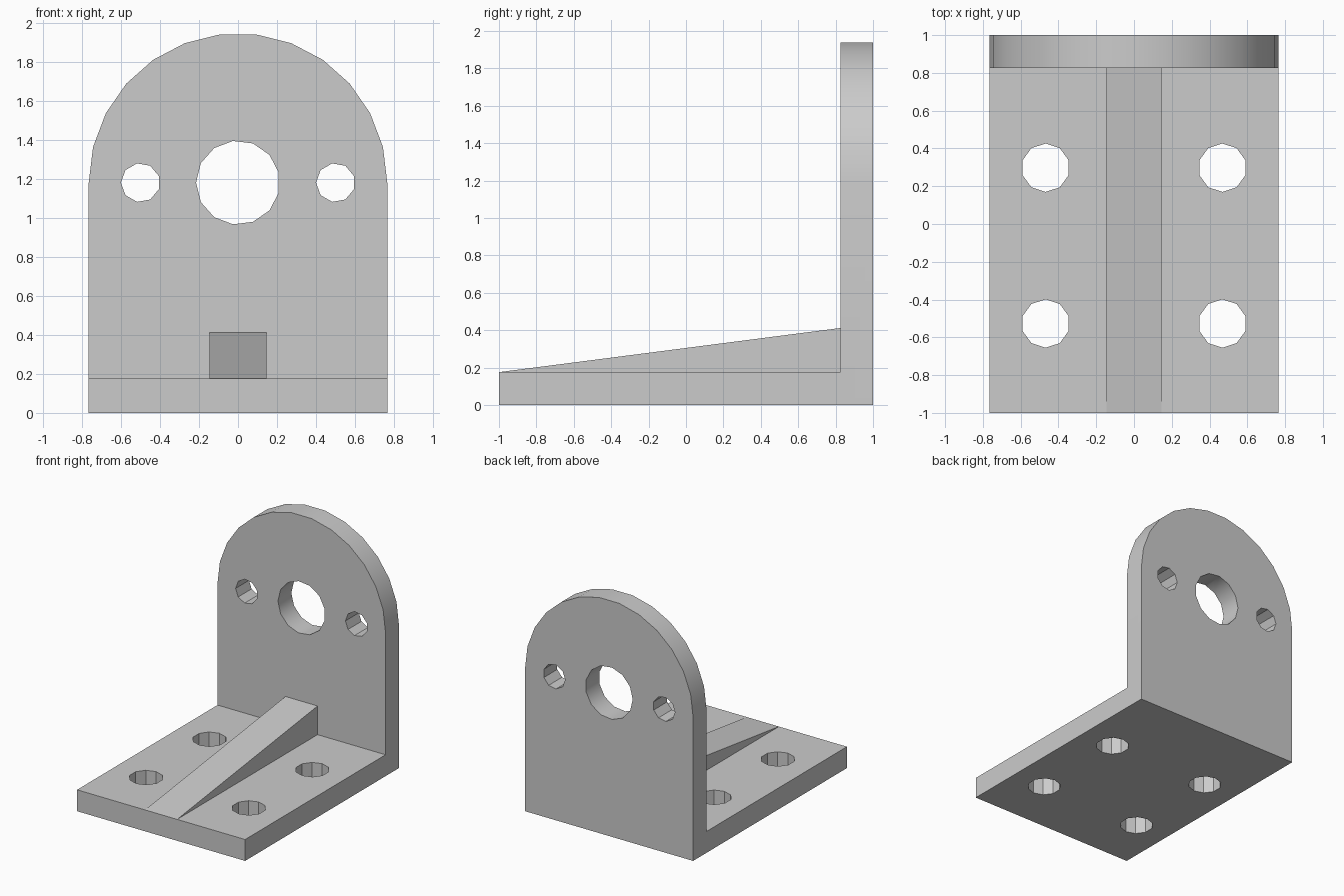
import bpy
import bmesh
from math import cos, sin, pi, radians
from mathutils import Vector

cube = bpy.data.objects.get("Cube")
if cube:
    bpy.data.objects.remove(cube, do_unlink=True)

HALF_W, BASE_T, WALL_Y, AXIS_Z = 0.765, 0.176, 0.826, 1.18

grey = bpy.data.materials.new("plain grey")
grey.use_nodes = True
grey.diffuse_color = (0.6, 0.6, 0.6, 1)
grey.node_tree.nodes["Principled BSDF"].inputs["Base Color"].default_value = (0.6, 0.6, 0.6, 1)


def prism(name, ring, depth):
    """Closed solid: a flat ring of points swept along the depth vector."""
    bm = bmesh.new()
    near = [bm.verts.new(p) for p in ring]
    far = [bm.verts.new(Vector(p) + Vector(depth)) for p in ring]
    bm.faces.new(near)
    bm.faces.new(far)
    n = len(ring)
    for i in range(n):
        j = (i + 1) % n
        bm.faces.new((near[i], near[j], far[j], far[i]))
    bmesh.ops.recalc_face_normals(bm, faces=bm.faces)
    mesh = bpy.data.meshes.new(name)
    bm.to_mesh(mesh)
    bm.free()
    mesh.materials.append(grey)
    obj = bpy.data.objects.new(name, mesh)
    bpy.context.collection.objects.link(obj)
    return obj


def circle(u, v, r, sides, start):
    return [(u + r * cos(start + 2 * pi * i / sides),
             v + r * sin(start + 2 * pi * i / sides)) for i in range(sides)]


def combine(target, tool, operation):
    """Apply a boolean and discard the tool solid."""
    mod = target.modifiers.new(operation.lower(), "BOOLEAN")
    mod.operation = operation
    mod.solver = "EXACT"
    mod.object = tool
    bpy.context.view_layer.objects.active = target
    bpy.ops.object.modifier_apply(modifier=mod.name)
    bpy.data.objects.remove(tool, do_unlink=True)


# Upright wall with a rounded top
arch = [(HALF_W * cos(pi * i / 13), WALL_Y, AXIS_Z + HALF_W * sin(pi * i / 13))
        for i in range(14)]
outline = arch + [(-HALF_W, WALL_Y, 0), (HALF_W, WALL_Y, 0)]
bracket = prism("bracket", outline, (0, 1 - WALL_Y, 0))

# Base plate, running into the wall
base = prism("base_plate", [(-HALF_W, -1, 0), (-HALF_W, 0.9, 0),
                            (-HALF_W, 0.9, BASE_T), (-HALF_W, -1, BASE_T)],
             (2 * HALF_W, 0, 0))
combine(bracket, base, "UNION")

# Sloping centre rib, sunk into base and wall
profile = [(-1, BASE_T), (WALL_Y, 0.412), (0.9, 0.412), (0.9, 0.1), (-0.9, 0.1)]
rib = prism("rib", [(-0.146, y, z) for y, z in profile], (0.292, 0, 0))
combine(bracket, rib, "UNION")

# Wall holes: large bore and two small side holes
for x, r, sides in ((0, 0.215, 13), (-0.5, 0.1, 9), (0.5, 0.1, 9)):
    ring = [(u, 0.7, v) for u, v in circle(x, AXIS_Z, r, sides, pi)]
    combine(bracket, prism("wall_hole", ring, (0, 0.5, 0)), "DIFFERENCE")

# Four mounting holes in the base
for x in (-0.468, 0.468):
    for y in (-0.527, 0.298):
        ring = [(u, v, -0.1) for u, v in circle(x, y, 0.128, 10, pi / 2)]
        combine(bracket, prism("base_hole", ring, (0, 0, 0.5)), "DIFFERENCE")

# Smooth the arch and bore, keep hard edges
bpy.ops.object.select_all(action="DESELECT")
bracket.select_set(True)
bpy.context.view_layer.objects.active = bracket
bpy.ops.object.shade_smooth_by_angle(angle=radians(30))
